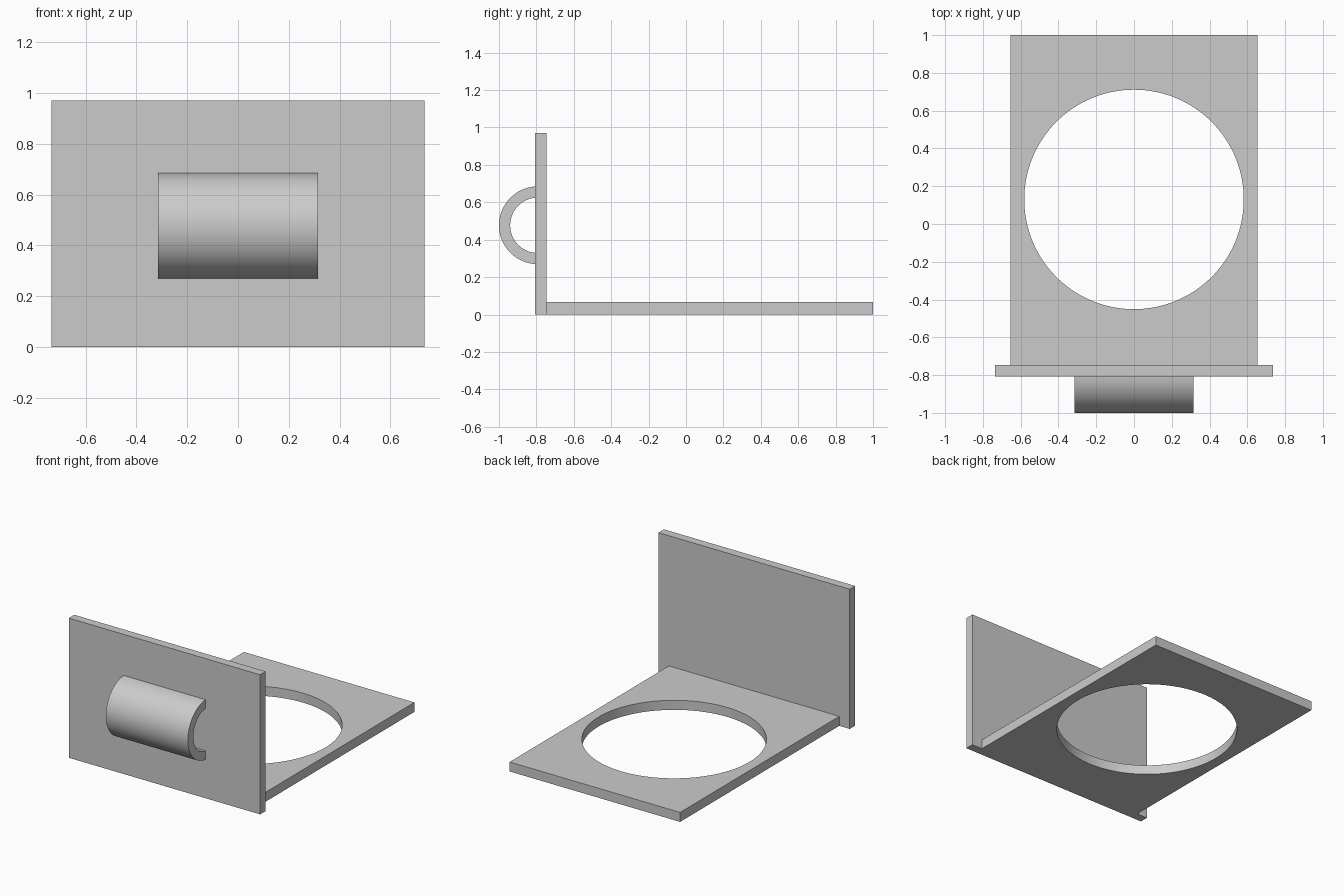
import bpy, bmesh, math

if "Cube" in bpy.data.objects:
    bpy.data.objects.remove(bpy.data.objects["Cube"])

grey = bpy.data.materials.new("plain grey")
grey.diffuse_color = (0.6, 0.6, 0.6, 1)
grey.use_nodes = True
grey.node_tree.nodes["Principled BSDF"].inputs["Base Color"].default_value = grey.diffuse_color


def finish(name, bm, smooth=False):
    bmesh.ops.recalc_face_normals(bm, faces=bm.faces)
    mesh = bpy.data.meshes.new(name)
    bm.to_mesh(mesh)
    bm.free()
    mesh.materials.append(grey)
    obj = bpy.data.objects.new(name, mesh)
    bpy.context.collection.objects.link(obj)
    if smooth:
        bpy.ops.object.select_all(action='DESELECT')
        bpy.context.view_layer.objects.active = obj
        obj.select_set(True)
        bpy.ops.object.shade_smooth_by_angle(angle=math.radians(30))
    return obj


def box(name, lo, hi):
    bm = bmesh.new()
    bmesh.ops.create_cube(bm, size=1)
    for v in bm.verts:
        v.co = [(a + b) / 2 + c * (b - a) for a, b, c in zip(lo, hi, v.co)]
    return finish(name, bm)


# Upright front plate
PLATE_FRONT, PLATE_BACK = -0.807, -0.747
box("front_plate", (-0.735, PLATE_FRONT, 0), (0.735, PLATE_BACK, 0.97))

# Floor plate with a large round hole
floor = box("floor_plate", (-0.655, PLATE_BACK, 0), (0.655, 1, 0.066))
bm = bmesh.new()
bmesh.ops.create_cone(bm, cap_ends=True, segments=128, radius1=0.581,
                      radius2=0.581, depth=0.5)
bmesh.ops.translate(bm, verts=bm.verts, vec=(0, 0.13, 0.03))
cutter = finish("hole_cutter", bm)
cutter.hide_render = True
mod = floor.modifiers.new("hole", 'BOOLEAN')
mod.operation, mod.solver, mod.object = 'DIFFERENCE', 'EXACT', cutter
bpy.ops.object.select_all(action='DESELECT')
bpy.context.view_layer.objects.active = floor
floor.select_set(True)
bpy.ops.object.modifier_apply(modifier="hole")
bpy.data.objects.remove(cutter)
bpy.ops.object.shade_smooth_by_angle(angle=math.radians(30))

# Half-round handle: arch profile ending on the plate, extruded across x
CY, CZ, HALF, STEPS = -0.792, 0.477, 0.315, 48
bm = bmesh.new()
rows = []
for i in range(STEPS + 1):
    row = []
    for radius in (0.208, 0.148):
        start = math.asin((CY - PLATE_FRONT) / radius)
        a = start + (math.pi - 2 * start) * i / STEPS
        y, z = CY - radius * math.sin(a), CZ + radius * math.cos(a)
        row += [bm.verts.new((-HALF, y, z)), bm.verts.new((HALF, y, z))]
    rows.append(row)
for (a, b, c, d), (e, f, g, h) in zip(rows, rows[1:]):
    for quad in ((a, b, f, e), (c, d, h, g), (a, c, g, e), (b, d, h, f)):
        bm.faces.new(quad)
for a, b, c, d in (rows[0], rows[-1]):
    bm.faces.new((a, b, d, c))
finish("handle", bm, smooth=True)
